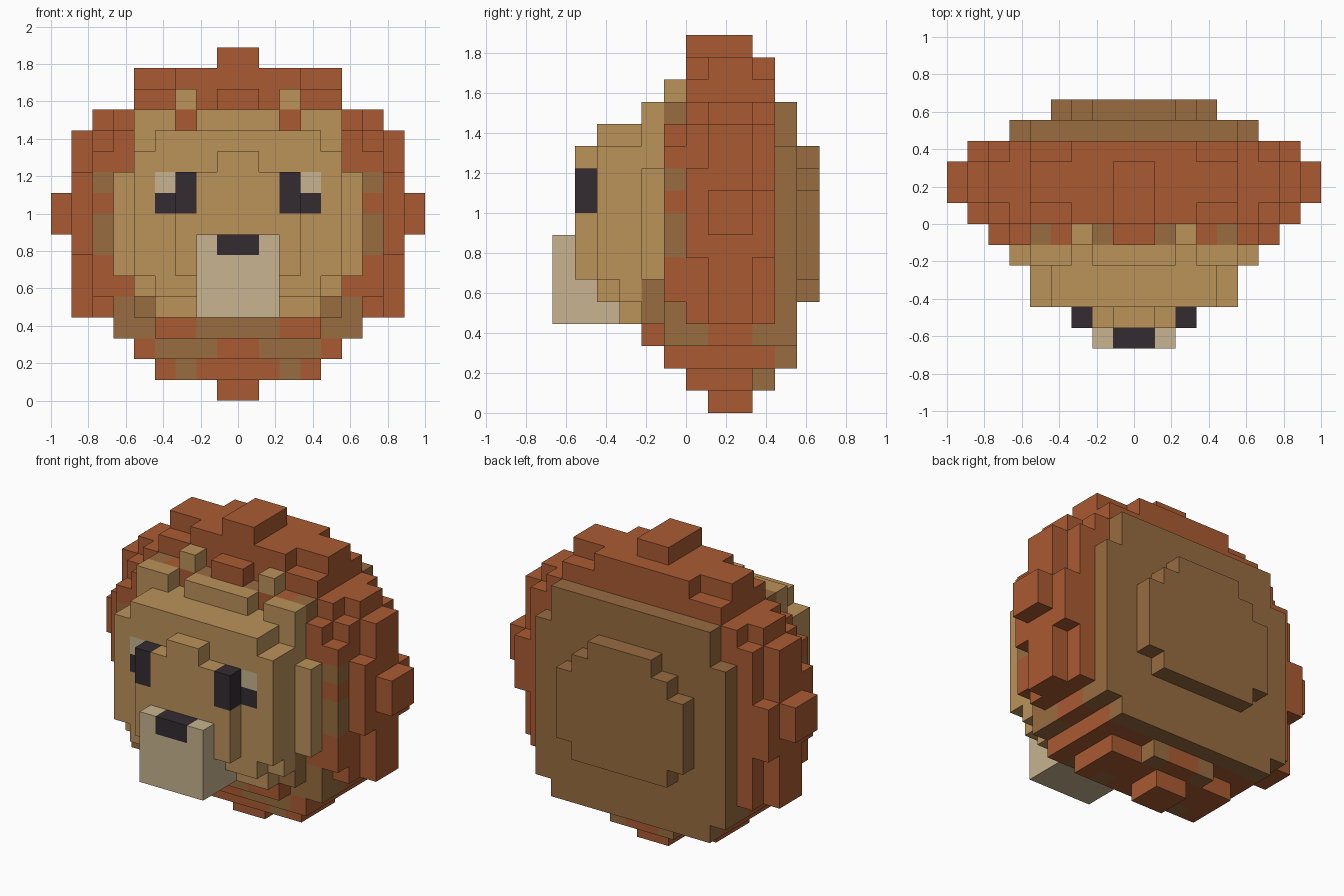
import bpy
import bmesh
from mathutils import Vector

UNIT = 1 / 9  # edge length of one block

default_cube = bpy.data.objects.get("Cube")
if default_cube:
    bpy.data.objects.remove(default_cube, do_unlink=True)


def srgb(red, green, blue):
    def linear(value):
        value /= 255
        return value / 12.92 if value <= 0.04045 else ((value + 0.055) / 1.055) ** 2.4
    return (linear(red), linear(green), linear(blue), 1)


def make_material(name, color):
    material = bpy.data.materials.new(name)
    material.use_nodes = True
    material.diffuse_color = color
    shader = material.node_tree.nodes["Principled BSDF"]
    shader.inputs["Base Color"].default_value = color
    shader.inputs["Roughness"].default_value = 0.9
    return material


materials = {
    "rust": make_material("rust orange fur", srgb(170, 91, 51)),
    "brown": make_material("brown fur", srgb(152, 108, 65)),
    "tan": make_material("tan fur", srgb(187, 146, 90)),
    "cream": make_material("cream fur", srgb(200, 180, 144)),
    "dark": make_material("dark eyes and nose", srgb(52, 44, 50)),
}
color_names = list(materials)
cells = {}  # block position -> (part name, color name)


def block(part, color, x_range, y_range, z_range):
    """Fill a box of blocks and its mirror image across x = 0."""
    for x in range(*x_range):
        for y in range(*y_range):
            for z in range(*z_range):
                cells[x, y, z] = cells[-1 - x, y, z] = (part, color)


def slab(part, color, y_range, rows):
    """Stack centred rows given as half width, bottom, top."""
    for half_width, bottom, top in rows:
        block(part, color, (0, half_width), y_range, (bottom, top))


def tint(color, x_range, y_range, z_range):
    """Recolor existing blocks on both sides, adding none."""
    for (x, y, z), (part, old) in list(cells.items()):
        side = x if x >= 0 else -1 - x
        if side in range(*x_range) and y in range(*y_range) and z in range(*z_range):
            cells[x, y, z] = (part, color)


# Mane, from front to back
slab("mane", "rust", (-2, -1), [(4, 3, 4), (5, 4, 6)])
slab("mane", "rust", (-1, 0), [(5, 2, 14), (6, 3, 13), (7, 5, 12), (1, 14, 15)])
slab("mane", "rust", (0, 1),
     [(4, 1, 2), (5, 2, 15), (6, 3, 14), (7, 4, 13), (8, 7, 11), (3, 15, 16)])
slab("mane", "rust", (1, 3),
     [(4, 1, 2), (5, 2, 16), (6, 3, 14), (7, 4, 14), (8, 4, 13), (9, 8, 10)])
slab("mane", "rust", (3, 4),
     [(2, 1, 2), (5, 2, 15), (6, 3, 14), (7, 4, 13), (8, 7, 10), (3, 15, 16)])
block("mane", "rust", (0, 1), (1, 3), (0, 1))
block("mane", "rust", (0, 1), (0, 3), (16, 17))

# Brown patches in the mane
tint("brown", (0, 6), (-2, -1), (3, 6))
tint("brown", (4, 6), (-2, 1), (3, 5))
tint("brown", (0, 2), (-2, 0), (3, 4))
tint("rust", (2, 4), (-2, 0), (3, 4))
tint("brown", (1, 4), (-1, 0), (2, 3))
tint("brown", (2, 4), (0, 1), (1, 2))
tint("rust", (3, 4), (0, 1), (1, 2))
tint("brown", (1, 2), (3, 4), (1, 2))
tint("brown", (4, 6), (3, 4), (3, 4))
tint("brown", (6, 7), (-1, 0), (7, 9))
tint("brown", (6, 7), (-1, 0), (10, 11))
for inner in (1, 4):
    tint("brown", (inner, inner + 1), (-1, 0), (13, 14))

# Back of the head
slab("head_back", "brown", (4, 5), [(5, 2, 14), (6, 3, 12)])
slab("head_back", "brown", (5, 6), [(2, 5, 12), (3, 5, 11), (4, 6, 10)])

# Face, from back to front
slab("face", "tan", (-2, -1), [(5, 6, 13), (6, 6, 11)])
block("face", "tan", (0, 2), (-2, -1), (13, 14))
block("face", "tan", (3, 5), (-2, -1), (13, 14))
slab("face", "tan", (-3, -2), [(4, 4, 13), (5, 5, 12)])
slab("face", "tan", (-4, -3), [(4, 5, 13), (5, 6, 12)])
slab("face", "tan", (-5, -4), [(3, 6, 11), (1, 11, 12)])

# Ears
block("ears", "tan", (2, 3), (-1, 0), (14, 15))

# Muzzle and nose
slab("muzzle", "cream", (-6, -3), [(2, 4, 8)])
block("nose", "dark", (0, 1), (-6, -5), (7, 8))

# Eyes with pale outer corners
block("eyes", "dark", (2, 3), (-5, -4), (9, 11))
block("eyes", "dark", (3, 4), (-4, -3), (9, 10))
block("eyes", "cream", (3, 4), (-4, -3), (10, 11))


def build_part(part):
    """Make one mesh from the outer faces of a part's blocks."""
    bm = bmesh.new()
    verts = {}

    def corner(point):
        key = tuple(round(value) for value in point)
        if key not in verts:
            verts[key] = bm.verts.new(Vector(key) * UNIT)
        return verts[key]

    used = [name for name in color_names
            if any(owner == part and color == name for owner, color in cells.values())]
    for cell, (owner, color) in cells.items():
        if owner != part:
            continue
        for axis in range(3):
            for sign in (-1, 1):
                neighbor = list(cell)
                neighbor[axis] += sign
                if tuple(neighbor) in cells:
                    continue
                # Two edge directions ordered so the face points outward
                u, v, start = Vector((0, 0, 0)), Vector((0, 0, 0)), Vector(cell)
                u[(axis + 1) % 3] = 1
                v[(axis + 2) % 3] = 1
                if sign > 0:
                    start[axis] += 1
                else:
                    u, v = v, u
                loop = (start, start + u, start + u + v, start + v)
                face = bm.faces.new([corner(point) for point in loop])
                face.material_index = used.index(color)

    # Join coplanar blocks of one color into large flat faces
    bmesh.ops.dissolve_limit(bm, angle_limit=0.01, verts=bm.verts[:],
                             edges=bm.edges[:], delimit={'MATERIAL'})
    mesh = bpy.data.meshes.new(part)
    bm.to_mesh(mesh)
    bm.free()
    for name in used:
        mesh.materials.append(materials[name])
    bpy.context.collection.objects.link(bpy.data.objects.new(part, mesh))


for part_name in ("mane", "head_back", "face", "ears", "muzzle", "nose", "eyes"):
    build_part(part_name)
